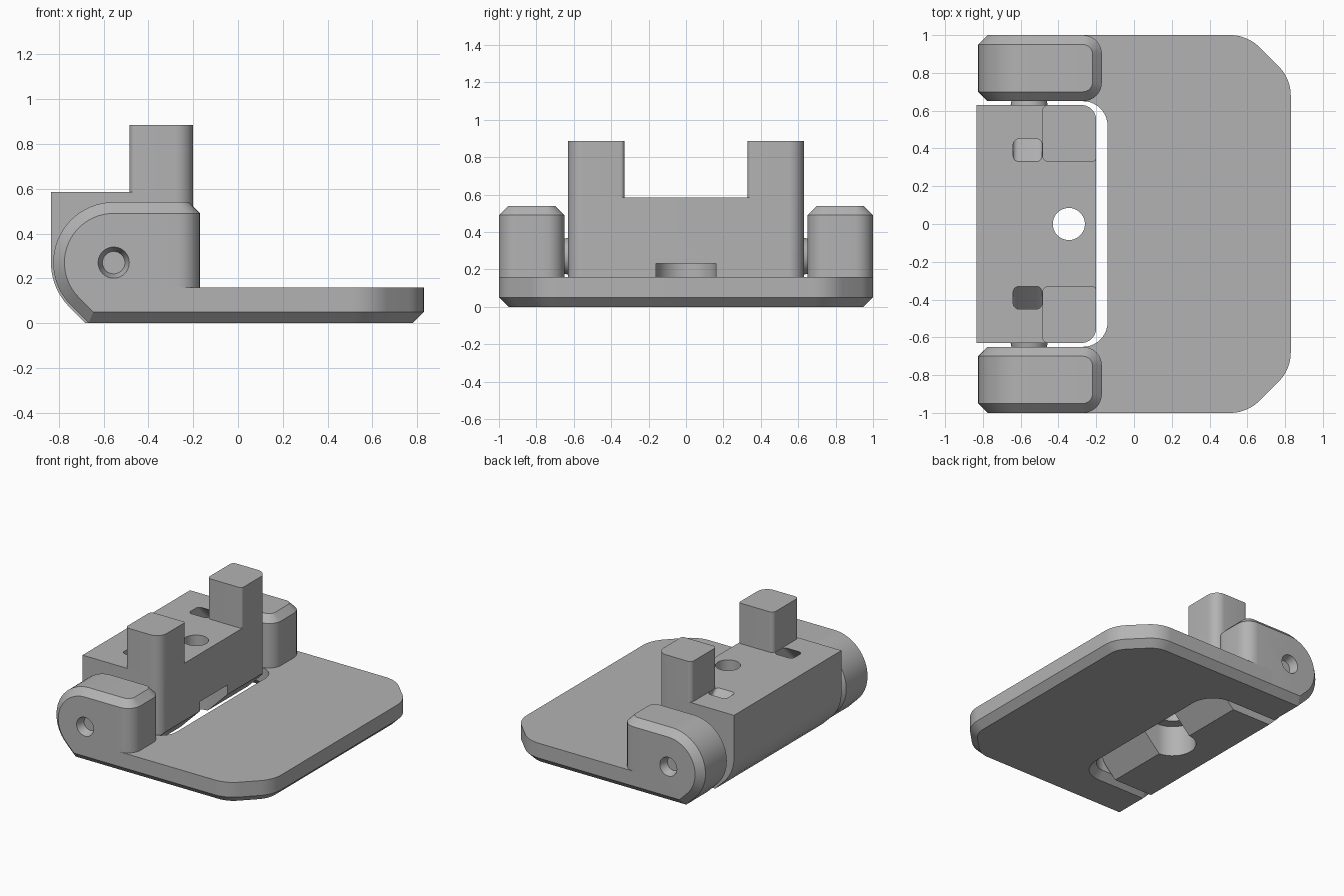
import bpy, bmesh, math
from mathutils import Vector

cube = bpy.data.objects.get("Cube")
if cube:
    bpy.data.objects.remove(cube, do_unlink=True)

grey = bpy.data.materials.new("plain_grey")
grey.use_nodes = True
COLOR = (0.45, 0.45, 0.45, 1)
grey.diffuse_color = COLOR
grey.node_tree.nodes["Principled BSDF"].inputs["Base Color"].default_value = COLOR

PIVOT_X, PIVOT_Z = -0.555, 0.27
CH = 0.05  # edge chamfer


def finish(name, bm):
    bmesh.ops.recalc_face_normals(bm, faces=bm.faces)
    mesh = bpy.data.meshes.new(name)
    bm.to_mesh(mesh)
    bm.free()
    obj = bpy.data.objects.new(name, mesh)
    bpy.context.collection.objects.link(obj)
    mesh.materials.append(grey)
    return obj


def fillet(corners, n=10):
    """Round a polygon given as (x, y, radius) corners."""
    out = []
    for i, (x, y, r) in enumerate(corners):
        p = Vector((x, y))
        a = (Vector(corners[i - 1][:2]) - p).normalized()
        b = (Vector(corners[(i + 1) % len(corners)][:2]) - p).normalized()
        if r == 0:
            out.append(p)
            continue
        half = a.angle(b) / 2
        c = p + (a + b).normalized() * (r / math.sin(half))
        t = r / math.tan(half)
        s, e = p + a * t - c, p + b * t - c
        total = math.pi - 2 * half
        for k in range(n + 1):
            u = k / n
            out.append(c + (s * math.sin((1 - u) * total) + e * math.sin(u * total)) / math.sin(total))
    return out


def inset(pts, d):
    """Offset a counter-clockwise outline inwards."""
    out = []
    for i, p in enumerate(pts):
        e1 = (p - pts[i - 1]).normalized()
        e2 = (pts[(i + 1) % len(pts)] - p).normalized()
        n1, n2 = Vector((-e1.y, e1.x)), Vector((-e2.y, e2.x))
        out.append(p + (n1 + n2) * (d / (1 + n1.dot(n2))))
    return out


def loft(name, layers):
    """Solid through matching outlines, each given as (points, z)."""
    bm = bmesh.new()
    rings = [[bm.verts.new((p.x, p.y, z)) for p in pts] for pts, z in layers]
    for low, high in zip(rings, rings[1:]):
        for i in range(len(low)):
            bm.faces.new((low[i - 1], low[i], high[i], high[i - 1]))
    bm.faces.new(rings[0][::-1])
    bm.faces.new(rings[-1])
    return finish(name, bm)


def hull(name, points):
    bm = bmesh.new()
    for p in points:
        bm.verts.new(p)
    bmesh.ops.convex_hull(bm, input=bm.verts[:])
    loose = [v for v in bm.verts if not v.link_faces]
    bmesh.ops.delete(bm, geom=loose, context='VERTS')
    bmesh.ops.dissolve_limit(bm, angle_limit=math.radians(0.5), verts=bm.verts[:], edges=bm.edges[:])
    return finish(name, bm)


def cone(name, x, r1, r2, start, end, segs=40):
    """Round solid between two points, along y or z."""
    bm = bmesh.new()
    a, b = Vector((x, *start)), Vector((x, *end))
    bmesh.ops.create_cone(bm, cap_ends=True, segments=segs, radius1=r1, radius2=r2, depth=(b - a).length)
    turn = (b - a).to_track_quat('Z', 'Y').to_matrix()
    bmesh.ops.rotate(bm, verts=bm.verts, matrix=turn)
    bmesh.ops.translate(bm, verts=bm.verts, vec=(a + b) / 2)
    return finish(name, bm)


def cut(obj, cutter):
    cutter.hide_render = True
    mod = obj.modifiers.new("cut", 'BOOLEAN')
    mod.operation, mod.solver, mod.object = 'DIFFERENCE', 'EXACT', cutter
    bpy.context.view_layer.objects.active = obj
    bpy.ops.object.modifier_apply(modifier=mod.name)
    bpy.data.objects.remove(cutter, do_unlink=True)


def round_nose(r, first, last, n):
    """Points (x, z) on a circle round the hinge pivot."""
    angles = [math.radians(first + (last - first) * i / n) for i in range(n + 1)]
    return [(PIVOT_X + r * math.cos(a), PIVOT_Z + r * math.sin(a)) for a in angles]


parts = []

# Base plate: clipped far corners, notch for the hinge block, chamfered bottom
outline = fillet([
    (-0.4, -1, 0), (0.6, -1, 0.22), (0.83, -0.77, 0.22),
    (0.83, 0.77, 0.22), (0.6, 1, 0.22), (-0.4, 1, 0),
    (-0.4, 0.65, 0), (-0.14, 0.65, 0.13), (-0.14, -0.65, 0.13), (-0.4, -0.65, 0)])
parts.append(loft("base_plate", [(inset(outline, CH), 0), (outline, CH), (outline, 0.16)]))

# Hinge arms: rounded nose, chamfered all round, with a tapered pin hole
for side, label in ((1, "back"), (-1, "front")):
    mid = side * 0.825
    pts = []
    for r, half, z0, z1 in ((0.27, 0.125, 0, 0.54), (0.22, 0.175, CH, 0.49)):
        foot = PIVOT_X + PIVOT_Z - r * math.sqrt(2) - z0
        foot = PIVOT_X - r * math.sqrt(2) + PIVOT_Z - z0
        profile = [(foot, z0)] + round_nose(r, 225, 90, 24)
        pts += [(x, mid + s * half, z) for x, z in profile for s in (-1, 1)]
        corner = half - 0.075
        for k in range(9):
            a = math.pi / 2 * k / 8
            for s in (-1, 1):
                for z in (z0, z1):
                    pts.append((-0.27 + corner * math.cos(a), mid + s * (0.075 + corner * math.sin(a)), z))
    arm = hull(label + "_hinge_arm", pts)
    cut(arm, cone("pin_hole_cutter", PIVOT_X, 0.07, 0.05, (side * 1.001, PIVOT_Z), (side * 0.94, PIVOT_Z)))
    parts.append(arm)
    parts.append(cone(label + "_hinge_pin", PIVOT_X, 0.1, 0.09, (side * 0.62, PIVOT_Z), (side * 0.67, PIVOT_Z)))

# Hinge block: round lower edge on one side, sloped lower edge on the other
WIDTH, R = 0.63, 0.08
pts = []
nose = round_nose(0.28, 225, 180, 10)
foot = PIVOT_X + PIVOT_Z - 0.28 * math.sqrt(2)
for s in (-1, 1):
    pts += [(x, s * WIDTH, z) for x, z in nose + [(foot, 0), (-0.36, 0), (-0.835, 0.585)]]
    for k in range(11):
        a = math.pi / 2 * k / 10
        x, y = -0.2 - R + R * math.cos(a), s * (WIDTH - R + R * math.sin(a))
        pts += [(x, y, x + 0.36), (x, y, 0.585)]
block = hull("hinge_block", pts)

# Screw hole, and the open-sided recess for the screw head below it
cut(block, cone("screw_hole_cutter", -0.345, 0.085, 0.085, (0, 0.1), (0, 0.7)))
recess = fillet([(-0.505, -0.16, 0.159), (0, -0.16, 0), (0, 0.16, 0), (-0.505, 0.16, 0.159)])
cut(block, loft("recess_cutter", [(recess, -0.1), (recess, 0.23)]))

# Slanted slots beside the posts
for s in (-1, 1):
    slot = fillet([(-0.64, 0.33, 0.03), (-0.487, 0.33, 0.03), (-0.487, 0.45, 0.03), (-0.64, 0.45, 0.03)], 5)
    layers = [([Vector((p.x, s * (p.y + 0.585 - z))) for p in slot], z) for z in (0.435, 0.605)]
    cut(block, loft("slot_cutter", layers))
parts.append(block)

# Upright posts
for s, label in ((1, "back"), (-1, "front")):
    plan = fillet([(-0.485, 0.33, 0.03), (-0.2, 0.33, 0.02), (-0.2, WIDTH, R), (-0.485, WIDTH, 0.03)])
    plan = [Vector((p.x, s * p.y)) for p in plan]
    parts.append(loft(label + "_post", [(plan, 0.585), (plan, 0.885)]))

# Smooth the rounds, keep the edges crisp
bpy.ops.object.select_all(action='DESELECT')
for obj in parts:
    obj.select_set(True)
bpy.context.view_layer.objects.active = block
bpy.ops.object.shade_smooth_by_angle(angle=math.radians(25))
